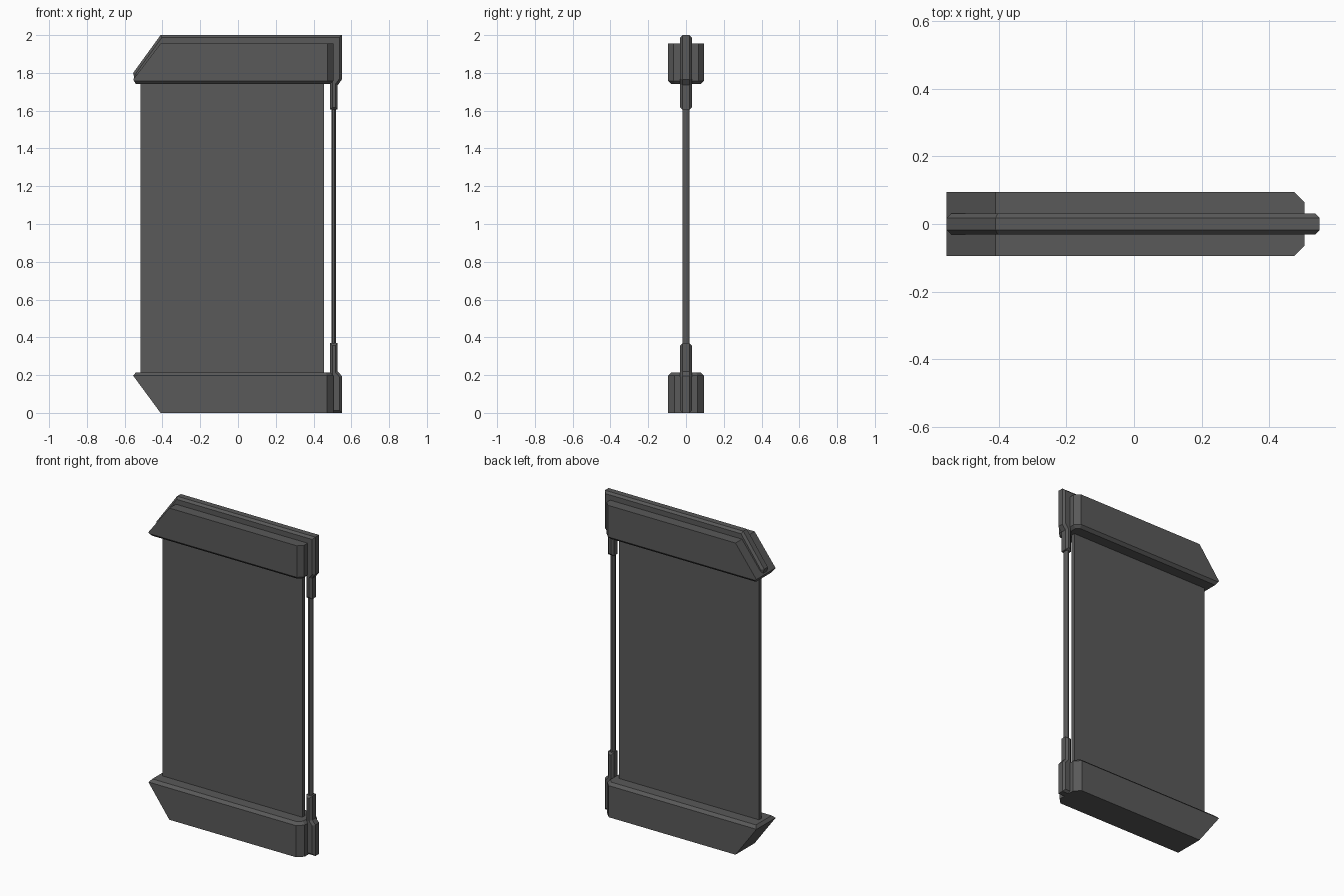
import bpy, bmesh, math

if "Cube" in bpy.data.objects:
    bpy.data.objects.remove(bpy.data.objects["Cube"])

dark = bpy.data.materials.new("dark_grey")
dark.diffuse_color = (0.1, 0.1, 0.1, 1)
dark.use_nodes = True
dark.node_tree.nodes["Principled BSDF"].inputs["Base Color"].default_value = dark.diffuse_color


def prism(name, profile, half, *bevels):
    """Extrude an xz profile to y = +-half, then chamfer edges: (test, width)."""
    bm = bmesh.new()
    face = bm.faces.new([bm.verts.new((x, -half, z)) for x, z in profile])
    ext = bmesh.ops.extrude_face_region(bm, geom=[face])
    for v in ext["geom"]:
        if isinstance(v, bmesh.types.BMVert):
            v.co.y = half
    for test, width in bevels:
        edges = [e for e in bm.edges if test(e.verts[0].co, e.verts[1].co)]
        bmesh.ops.bevel(bm, geom=edges, offset=width, offset_type='OFFSET',
                        segments=1, profile=0.5, affect='EDGES')
    bmesh.ops.recalc_face_normals(bm, faces=bm.faces)
    mesh = bpy.data.meshes.new(name)
    bm.to_mesh(mesh)
    bm.free()
    mesh.materials.append(dark)
    obj = bpy.data.objects.new(name, mesh)
    bpy.context.collection.objects.link(obj)
    return obj


def end_corner(a, b):
    # upright edges at the right-hand end
    return min(a.x, b.x) > 0.5 and abs(a.y - b.y) < 1e-4


def rim(z):
    # edges around the inner face, leaving the pointed end alone
    return lambda a, b: abs(a.z - z) < 1e-4 and abs(b.z - z) < 1e-4 and max(a.x, b.x) > -0.5


def outline(a, b):
    # front and back outline edges
    return abs(a.y - b.y) < 1e-4


# Wide caps with one slanted end
prism("top_cap", [(-0.41, 1.955), (0.505, 1.955), (0.505, 1.74), (-0.54, 1.74),
                  (-0.555, 1.765)], 0.095, (end_corner, 0.03), (rim(1.74), 0.017))
prism("bottom_cap", [(-0.41, 0), (0.505, 0), (0.505, 0.215), (-0.54, 0.215),
                     (-0.555, 0.197)], 0.095, (end_corner, 0.035), (rim(0.215), 0.017))

# Raised spine over the top cap, running down into the rod socket
prism("top_spine", [(-0.41, 2.0), (0.55, 2.0), (0.55, 1.765), (0.528, 1.735),
                    (0.528, 1.605), (0.487, 1.605), (0.487, 1.755), (-0.545, 1.755),
                    (-0.555, 1.8)], 0.031, (outline, 0.013))

# Lower rod socket
prism("bottom_socket", [(0.44, 0), (0.55, 0), (0.55, 0.195), (0.528, 0.22),
                        (0.528, 0.37), (0.487, 0.37), (0.487, 0.2), (0.44, 0.2)],
      0.031, (outline, 0.013))

# Flat panel between the caps
prism("panel", [(-0.515, 0.19), (0.455, 0.19), (0.455, 1.77), (-0.515, 1.77)], 0.012)

# Thin eight-sided rod
bpy.ops.mesh.primitive_cylinder_add(vertices=8, radius=1, depth=1.3,
                                    location=(0.506, 0, 0.988),
                                    rotation=(0, 0, 0))
rod = bpy.context.object
rod.name = "rod"
for v in rod.data.vertices:
    a = math.atan2(v.co.y, v.co.x) + math.pi / 8
    v.co.x, v.co.y = 0.013 * math.cos(a), 0.021 * math.sin(a)
rod.data.materials.append(dark)
